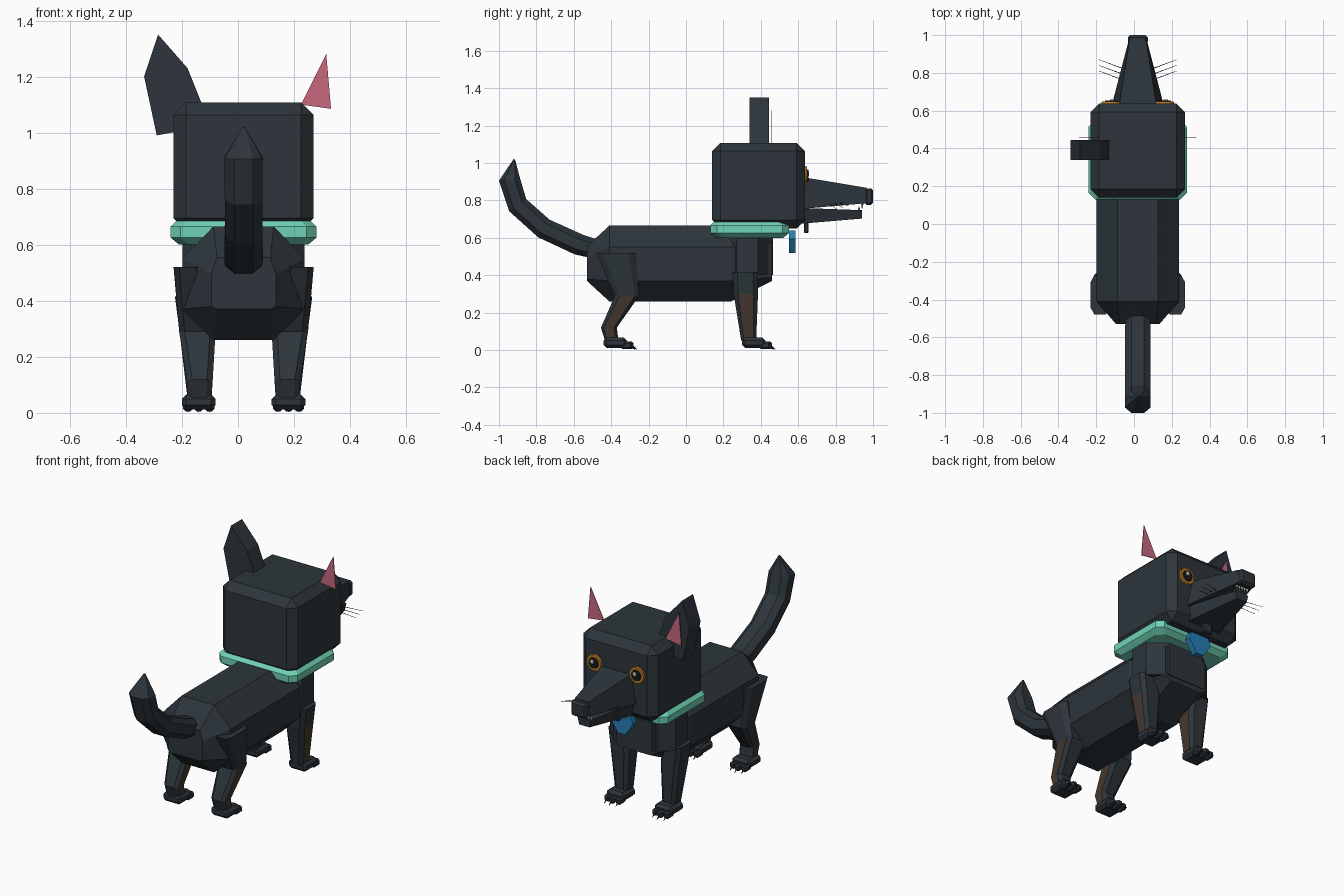
import bpy, bmesh, math
from mathutils import Vector

if "Cube" in bpy.data.objects:
    bpy.data.objects.remove(bpy.data.objects["Cube"])

CX = 0.02  # symmetry plane of the animal


def material(name, *rgb):
    m = bpy.data.materials.new(name)
    m.use_nodes = True
    m.diffuse_color = (*rgb, 1)
    m.node_tree.nodes["Principled BSDF"].inputs["Base Color"].default_value = (*rgb, 1)
    return m


FUR = material("dark_fur", 0.026, 0.036, 0.044)
BROWN = material("brown_fur", 0.06, 0.04, 0.028)
MINT = material("mint_collar", 0.16, 0.64, 0.46)
PINK = material("pink_ear", 0.58, 0.14, 0.21)
BLUE = material("blue_tag", 0.02, 0.21, 0.46)
AMBER = material("amber_eye", 0.5, 0.2, 0.02)
WHITE = material("tooth_white", 0.7, 0.7, 0.66)
BLACK = material("black", 0.008, 0.009, 0.011)


def finish(name, bm, *mats):
    bmesh.ops.recalc_face_normals(bm, faces=bm.faces)
    me = bpy.data.meshes.new(name)
    bm.to_mesh(me)
    bm.free()
    ob = bpy.data.objects.new(name, me)
    bpy.context.collection.objects.link(ob)
    for m in mats:
        me.materials.append(m)
    return ob


def loft(name, rings, *mats):
    """Skin a row of equal rings and close both ends."""
    bm = bmesh.new()
    rows = [[bm.verts.new(p) for p in r] for r in rings]
    n = len(rows[0])
    for a, b in zip(rows, rows[1:]):
        for i in range(n):
            j = (i + 1) % n
            bm.faces.new((a[i], a[j], b[j], b[i]))
    bm.faces.new(rows[0])
    bm.faces.new(rows[-1])
    return finish(name, bm, *mats)


def octagon(u0, u1, v0, v1, cu, cv):
    """Rectangle with cut corners."""
    return [(u0 + cu, v0), (u1 - cu, v0), (u1, v0 + cv), (u1, v1 - cv),
            (u1 - cu, v1), (u0 + cu, v1), (u0, v1 - cv), (u0, v0 + cv)]


def prism(name, outline, y0, y1, mat):
    """Extrude an x-z outline along y."""
    return loft(name, [[(x, y, z) for x, z in outline] for y in (y0, y1)], mat)


def box(name, lo, hi, mat, bevel=0):
    bm = bmesh.new()
    bmesh.ops.create_cube(bm, size=1)
    for v in bm.verts:
        v.co = [l + (c + 0.5) * (h - l) for c, l, h in zip(v.co, lo, hi)]
    if bevel:
        bmesh.ops.bevel(bm, geom=bm.edges[:], offset=bevel, segments=1, affect='EDGES')
    return finish(name, bm, mat)


def rod(name, a, b, r0, r1, mat, sides=6):
    """Tapered cylinder between two points."""
    a, b = Vector(a), Vector(b)
    d = b - a
    bm = bmesh.new()
    bmesh.ops.create_cone(bm, cap_ends=True, segments=sides, radius1=r0, radius2=r1, depth=d.length)
    bmesh.ops.transform(bm, matrix=d.to_track_quat('Z', 'Y').to_matrix().to_4x4(), verts=bm.verts)
    bmesh.ops.translate(bm, vec=(a + b) / 2, verts=bm.verts)
    return finish(name, bm, mat)


# Torso: chamfered barrel with tapered ends
def torso_ring(y, w, z0, z1, cu, c_low, c_top):
    r = octagon(CX - w, CX + w, z0, z1, cu, 0)
    r = [(x, z) for x, z in r]
    r[2], r[7] = (CX + w, z0 + c_low), (CX - w, z0 + c_low)
    r[3], r[6] = (CX + w, z1 - c_top), (CX - w, z1 - c_top)
    return [(x, y, z) for x, z in r]


loft("torso", [torso_ring(-0.53, 0.115, 0.37, 0.555, 0.02, 0.01, 0.06),
               torso_ring(-0.41, 0.218, 0.26, 0.665, 0.11, 0.11, 0.115),
               torso_ring(0.24, 0.218, 0.26, 0.665, 0.11, 0.11, 0.115),
               torso_ring(0.46, 0.14, 0.37, 0.6, 0.04, 0.02, 0.03)], FUR)

# Neck and collar
loft("neck", [[(x, y, z) for x, y in octagon(CX - 0.218, CX + 0.218, 0.19, 0.465, 0.1, 0.08)]
              for z in (0.4, 0.66)], FUR)
loft("collar", [[(x, y, z) for x, y in octagon(CX - 0.26 + i, CX + 0.26 - i, 0.13 + i, 0.55 - i, 0.035, 0.035)]
                for z, i in ((0.6, 0.03), (0.625, 0), (0.665, 0), (0.695, 0.03))], MINT)
prism("collar_tag", [(CX - 0.06, 0.64), (CX + 0.06, 0.64), (CX + 0.075, 0.595),
                     (CX + 0.025, 0.52), (CX - 0.025, 0.52), (CX - 0.075, 0.595)], 0.55, 0.585, BLUE)

# Head
box("head", (CX - 0.25, 0.14, 0.65), (CX + 0.25, 0.637, 1.108), FUR, 0.045)
box("chin_tuft", (CX - 0.03, 0.63, 0.625), (CX + 0.03, 0.655, 0.7), FUR, 0.006)


# Muzzle, jaw and nose
def muzzle_ring(y, w_low, w_top, z0, z1):
    return [(CX - w_low, y, z0), (CX + w_low, y, z0), (CX + w_top, y, z1), (CX - w_top, y, z1)]


loft("muzzle", [muzzle_ring(0.62, 0.14, 0.1, 0.755, 0.925), muzzle_ring(0.965, 0.05, 0.045, 0.785, 0.868)], FUR)
loft("jaw", [muzzle_ring(0.61, 0.11, 0.125, 0.675, 0.76), muzzle_ring(0.94, 0.035, 0.045, 0.703, 0.748)], FUR)
box("nose", (CX - 0.053, 0.955, 0.775), (CX + 0.053, 1.0, 0.865), FUR, 0.012)
for i in range(5):
    x = CX - 0.036 + 0.018 * i
    rod("upper_tooth", (x, 0.942, 0.792), (x, 0.942, 0.757), 0.009, 0.002, WHITE, 4)
    rod("lower_tooth", (x, 0.925, 0.74), (x, 0.925, 0.768), 0.008, 0.002, WHITE, 4)

# Tail: octagonal sections along a curve, closing to a tip
tail = [(-0.45, 0.53, 0.05), (-0.575, 0.565, 0.057), (-0.76, 0.65, 0.056),
        (-0.9, 0.775, 0.056), (-0.943, 0.91, 0.057), (-0.918, 1.02, 0.004)]
rings = []
for i, (y, z, r) in enumerate(tail):
    p, q = tail[max(i - 1, 0)], tail[min(i + 1, len(tail) - 1)]
    t = Vector((0, q[0] - p[0], q[1] - p[1])).normalized()
    up = Vector((0, -t.z, t.y))
    w = min(r, 0.06) * 1.2
    rings.append([Vector((CX + u, y, z)) + up * v
                  for u, v in octagon(-w, w, -r, r, w * 0.5, r * 0.5)])
loft("tail", rings, FUR)

# Single solid ear on the right side
prism("ear", [(-0.285, 1.35), (-0.335, 1.2), (-0.29, 0.99), (-0.13, 1.02), (-0.13, 1.105), (-0.18, 1.23)],
      0.34, 0.445, FUR)


def leg(name, sections, s):
    """Leg from (z, back, front, inner, outer) sections."""
    rings = []
    for z, y0, y1, d0, d1 in sections:
        c = 0.18 * (y1 - y0)
        rings.append([(CX + s * d, y, z) for d, y in octagon(d0, d1, y0, y1, 0.02, c)])
    ob = loft(name, rings, FUR, BROWN)
    for f in ob.data.polygons:  # brown lower panels
        if f.normal.x > 0.85 and f.center.z < 0.25:
            f.material_index = 1


def paw(name, y, s):
    xc = CX + s * 0.16
    box(name, (xc - 0.06, y, 0.012), (xc + 0.06, y + 0.125, 0.066), FUR, 0.016)
    for i in (-1, 0, 1):
        x = xc + 0.038 * i
        reach = 0.15 if i else 0.16
        box(name + "_toe", (x - 0.018, y + 0.09, 0.005), (x + 0.018, y + reach, 0.045), FUR, 0.01)
        rod(name + "_claw", (x, y + reach - 0.008, 0.02), (x, y + reach + 0.018, 0.003), 0.007, 0.001, BLACK, 4)


HIND = [(0.52, -0.48, -0.27, 0.15, 0.25), (0.29, -0.38, -0.25, 0.1, 0.23),
        (0.12, -0.455, -0.37, 0.11, 0.203), (0.04, -0.43, -0.36, 0.115, 0.2)]
FORE = [(0.415, 0.25, 0.385, 0.13, 0.245), (0.3, 0.255, 0.385, 0.105, 0.23), (0.05, 0.295, 0.375, 0.115, 0.2)]

# Mirrored parts
for side, s in (("left", 1), ("right", -1)):
    leg(side + "_hind_leg", HIND, s)
    leg(side + "_front_leg", FORE, s)
    paw(side + "_hind_paw", -0.44, s)
    paw(side + "_front_paw", 0.3, s)

    # Flat pink inner ear
    prism(side + "_inner_ear", [(CX + s * d, z) for d, z in ((0.205, 1.1), (0.295, 1.28), (0.312, 1.085))],
          0.457, 0.461, PINK)

    # Eye: amber disc, dark pupil, pale glint
    ex = CX + s * 0.142
    rod(side + "_eye", (ex, 0.63, 0.933), (ex, 0.648, 0.933), 0.052, 0.048, AMBER, 12)
    rod(side + "_pupil", (ex, 0.64, 0.933), (ex, 0.654, 0.933), 0.034, 0.032, BLACK, 12)
    rod(side + "_glint", (ex + 0.006, 0.65, 0.943), (ex + 0.006, 0.658, 0.943), 0.013, 0.011, WHITE, 8)

    # Whiskers
    for i in range(3):
        y = 0.765 + 0.03 * i
        rod(side + "_whisker", (CX + s * 0.085, y, 0.785), (CX + s * 0.205, y + 0.045, 0.75 + 0.01 * i),
            0.002, 0.001, BLACK, 4)
